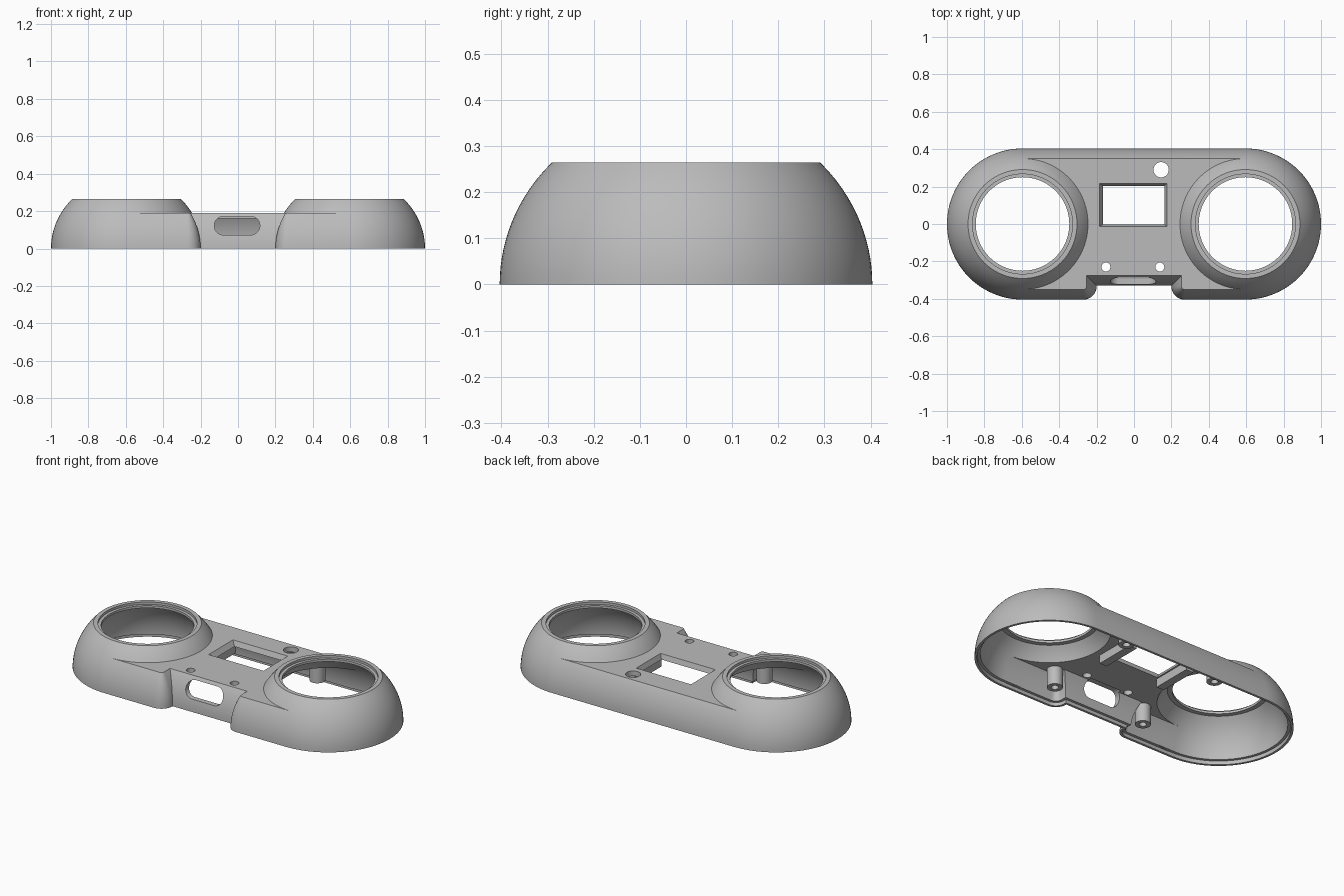
import bpy, bmesh, math

old = bpy.data.objects.get("Cube")
if old:
    bpy.data.objects.remove(old, do_unlink=True)

R, HEIGHT, POD_X = 0.404, 0.381, 0.596     # plan radius, ellipse height, pod centre

grey = bpy.data.materials.new("mid_grey")
grey.use_nodes = True
grey.diffuse_color = (0.5, 0.5, 0.5, 1)
grey.node_tree.nodes["Principled BSDF"].inputs["Base Color"].default_value = (0.5, 0.5, 0.5, 1)


def loft(name, rings):
    """Closed solid through stacked rings with equal point counts."""
    bm = bmesh.new()
    loops = [[bm.verts.new(p) for p in ring] for ring in rings]
    for a, b in zip(loops, loops[1:]):
        for i in range(len(a)):
            j = (i + 1) % len(a)
            bm.faces.new((a[i], a[j], b[j], b[i]))
    bm.faces.new(loops[0][::-1])
    bm.faces.new(loops[-1])
    bmesh.ops.recalc_face_normals(bm, faces=bm.faces)
    mesh = bpy.data.meshes.new(name)
    bm.to_mesh(mesh)
    bm.free()
    mesh.materials.append(grey)
    obj = bpy.data.objects.new(name, mesh)
    bpy.context.collection.objects.link(obj)
    return obj


def circle(x, y, r, z, n=96):
    return [(x + r * math.cos(math.tau * i / n), y + r * math.sin(math.tau * i / n), z)
            for i in range(n)]


def rect(x0, x1, y0, y1, z):
    return [(x0, y0, z), (x1, y0, z), (x1, y1, z), (x0, y1, z)]


def cylinder(name, x, y, r, z0, z1, n=32):
    return loft(name, [circle(x, y, r, z0, n), circle(x, y, r, z1, n)])


def combine(target, other, operation):
    mod = target.modifiers.new("join", "BOOLEAN")
    mod.operation, mod.object, mod.solver = operation, other, "EXACT"
    bpy.context.view_layer.objects.active = target
    bpy.ops.object.modifier_apply(modifier=mod.name)
    bpy.data.objects.remove(other, do_unlink=True)


def radius(z, off):
    """Elliptical side wall, offset inwards by off."""
    t = max(z, 0) / (HEIGHT - off)
    return (R - off) * math.sqrt(1 - t * t)


def bridge_outline(z, off):
    """Bar between the pods, with a notch and rounded corners at the front."""
    d = R - radius(z, off)
    r = max(0.07 - d, 0.008)
    side = [(POD_X, R - d), (POD_X, -R + d)]
    for i in range(9):
        a = math.radians(270 - 90 * i / 8)
        side.append((0.2 + d + r + r * math.cos(a), -R + d + r + r * math.sin(a)))
    side.append((0.2 + d, -0.33 + d))
    return [(x, y, z) for x, y in side] + [(-x, y, z) for x, y in reversed(side)]


def body(name, off, bar_top, pod_top, below=0):
    """Bar and two domed pods merged into one solid."""
    low = [-below] if below else []
    bar_z = low + [bar_top * i / 10 for i in range(11)]
    pod_z = bar_z + [bar_top + (pod_top - bar_top) * i / 4 for i in range(1, 5)]
    solid = loft(name, [bridge_outline(z, off) for z in bar_z])
    for s in (-1, 1):
        pod = loft("pod", [circle(s * POD_X, 0, radius(z, off), z) for z in pod_z])
        combine(solid, pod, "UNION")
    return solid


# Hollow shell with a stepped lower lip
shell = body("housing_shell", 0, 0.19, 0.264)
combine(shell, body("cavity", 0.03, 0.16, 0.236, 0.05), "DIFFERENCE")
combine(shell, body("lip_step", 0.014, 0.02, 0.022, 0.05), "DIFFERENCE")

# Round pod openings with a shallow seat
for s in (-1, 1):
    combine(shell, loft("opening", [circle(s * POD_X, 0, r, z) for r, z in
            ((0.25, 0.1), (0.25, 0.25), (0.267, 0.25), (0.267, 0.3))]), "DIFFERENCE")

# Screw bosses with blind holes
for sx in (-1, 1):
    for y in (-0.295, 0.305):
        combine(shell, cylinder("boss", sx * 0.31, y, 0.043, 0.05, 0.178), "UNION")
        combine(shell, cylinder("screw_hole", sx * 0.31, y, 0.02, 0.03, 0.14), "DIFFERENCE")

# Brackets below the display window
for x in (-0.2, 0.2):
    combine(shell, loft("bracket", [rect(x - 0.025, x + 0.025, -0.02, 0.23, z)
                                    for z in (0.11, 0.175)]), "UNION")

# Bevelled display window
combine(shell, loft("window", [rect(-0.16, 0.16, 0, 0.2, 0.08),
                               rect(-0.16, 0.16, 0, 0.2, 0.15),
                               rect(-0.188, 0.178, -0.014, 0.219, 0.195)]), "DIFFERENCE")

# Button and indicator holes
for x, y, r in ((0.145, 0.29, 0.041), (-0.15, -0.23, 0.024), (0.138, -0.23, 0.024)):
    combine(shell, cylinder("round_hole", x, y, r, 0.1, 0.25), "DIFFERENCE")

# Rounded slot in the front wall
slot = []
for y in (-0.42, -0.24):
    ring = []
    for i in range(32):
        a = math.tau * (i + 0.5) / 32
        shift = math.copysign(0.072, math.cos(a))
        ring.append((shift - 0.005 + 0.05 * math.cos(a), y, 0.122 + 0.05 * math.sin(a)))
    slot.append(ring)
combine(shell, loft("slot", slot), "DIFFERENCE")

# Smooth curved walls, crisp edges
bpy.ops.object.select_all(action="DESELECT")
shell.select_set(True)
bpy.context.view_layer.objects.active = shell
bpy.ops.object.shade_smooth_by_angle(angle=math.radians(30))
